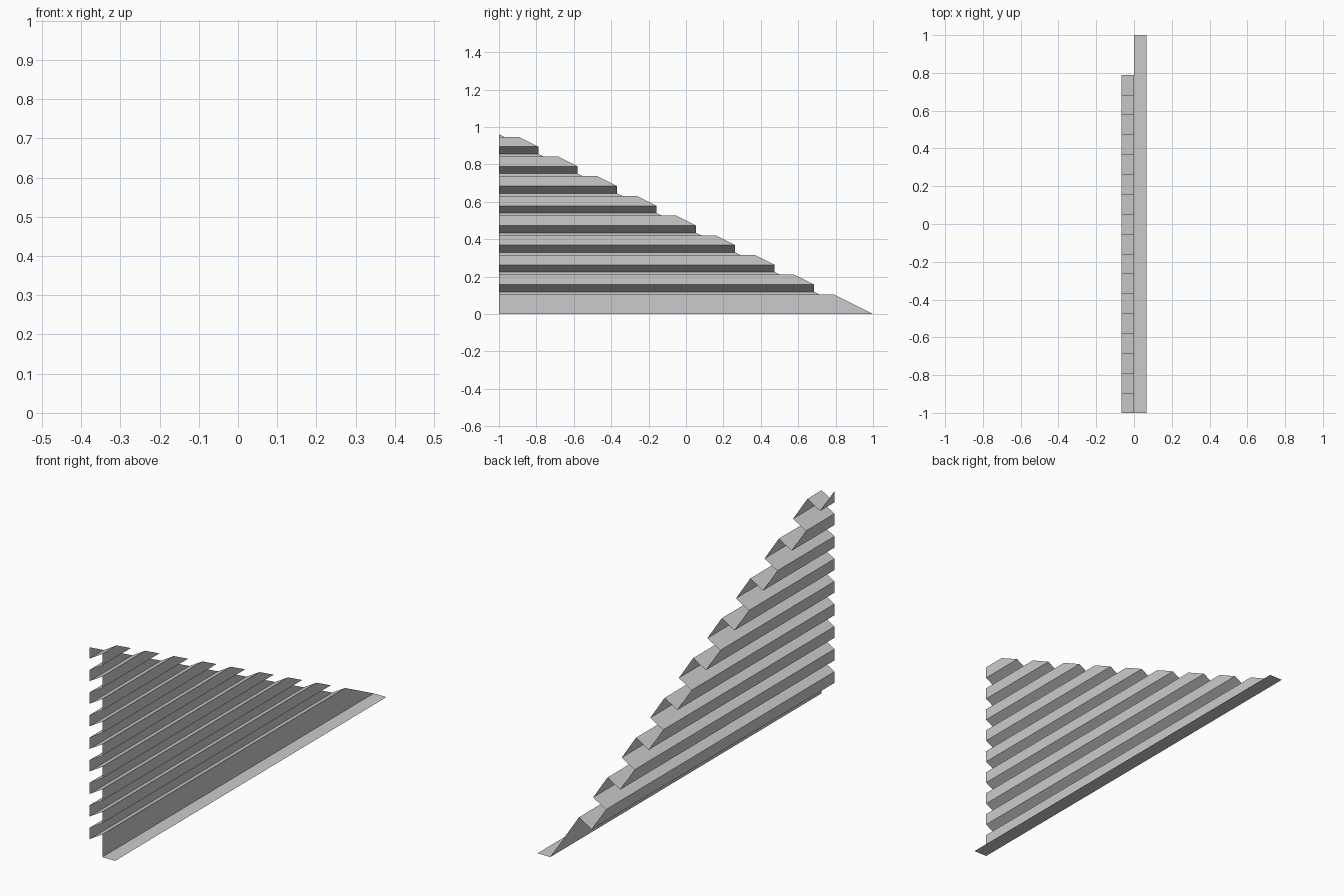
import bpy, bmesh

if "Cube" in bpy.data.objects:
    bpy.data.objects.remove(bpy.data.objects["Cube"])

UNIT = 1 / 19     # height of one pleat wall
DEPTH = 0.066     # pleat depth in x
DROP = 0.039      # how far the slanted pleat faces fall

# Section of the folded sheet: (x, z, y where the slanted cut ends the fold)
section = [(DEPTH, 0, 1), (0, 0, 1)]
for step in range(2, 20):
    top = step * UNIT
    start = 0 if step == 2 else top - UNIT
    inner = step % 2 == 1                       # alternate back and front walls
    x, dz = (-DEPTH, -DROP) if inner else (0, 0)
    if step > 2:
        section.append((x, start + dz, 1 - 2 * start))
    section.append((x, top + dz, 1 - 2 * top))

# Sheet: each section edge becomes one strip running from y = -1 to the cut
bm = bmesh.new()
rows = []
for x, z, y_end in section:
    near = bm.verts.new((x, -1, z))
    far = near if y_end < -0.999 else bm.verts.new((x, y_end, z))
    rows.append((near, far))
for (a, b), (c, d) in zip(rows, rows[1:]):
    bm.faces.new([a, b, d] if c is d else [a, b, d, c])
bm.normal_update()

mesh = bpy.data.meshes.new("pleated_sheet")
bm.to_mesh(mesh)
bm.free()
bpy.context.collection.objects.link(bpy.data.objects.new("pleated_sheet", mesh))
